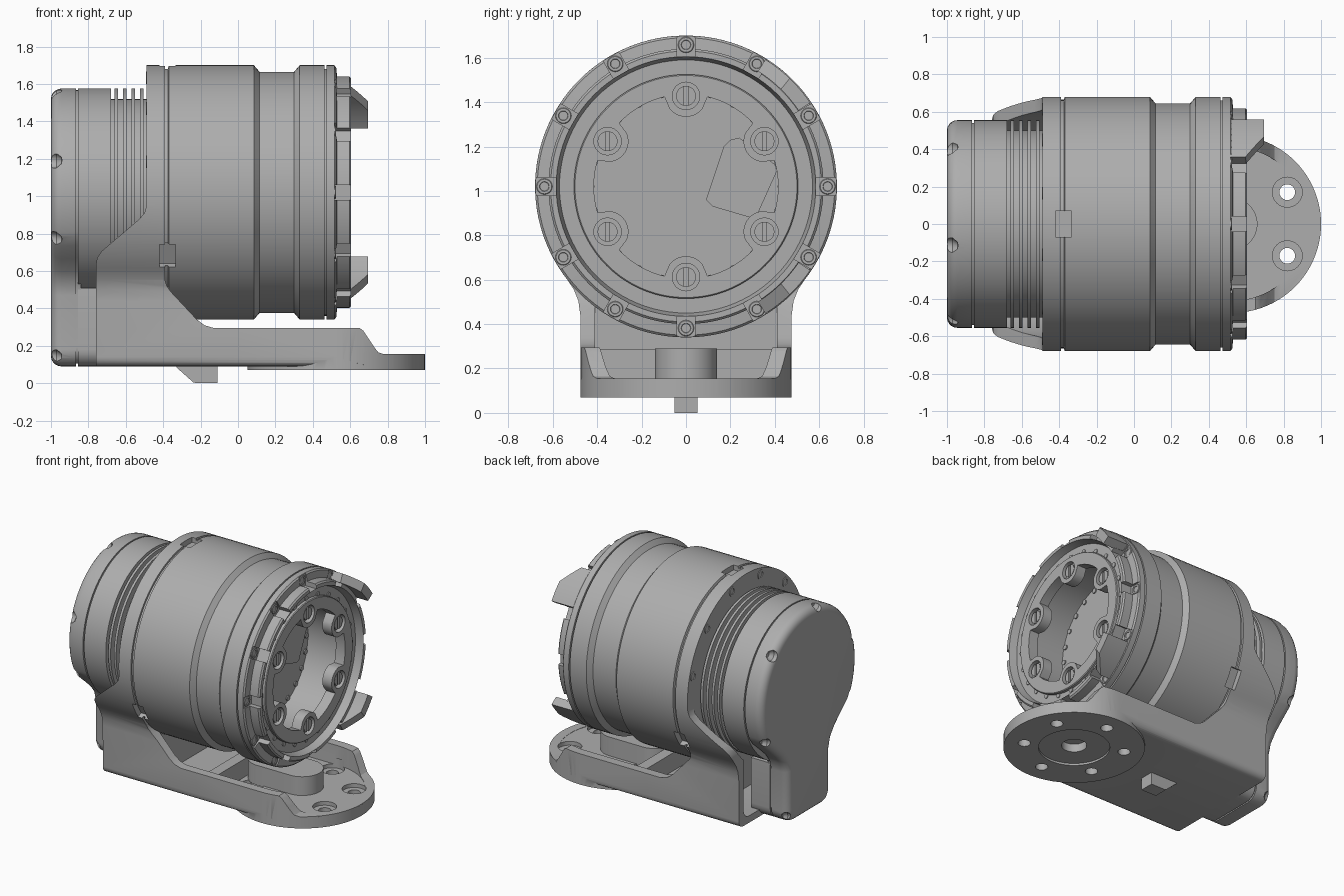
import bpy, bmesh
from math import sin, cos, sqrt, radians, pi, tau
from mathutils import Matrix, Vector

if "Cube" in bpy.data.objects:
    bpy.data.objects.remove(bpy.data.objects["Cube"])

AXIS_Z = 1.02
GREY = (0.42, 0.42, 0.42, 1)
metal = bpy.data.materials.new("machined grey metal")
metal.use_nodes = True
metal.diffuse_color = GREY
metal.node_tree.nodes["Principled BSDF"].inputs["Base Color"].default_value = GREY
parts = []


def finish(name, bm):
    bmesh.ops.remove_doubles(bm, verts=bm.verts, dist=1e-5)
    bmesh.ops.recalc_face_normals(bm, faces=bm.faces)
    mesh = bpy.data.meshes.new(name)
    bm.to_mesh(mesh)
    bm.free()
    mesh.materials.append(metal)
    obj = bpy.data.objects.new(name, mesh)
    bpy.context.collection.objects.link(obj)
    parts.append(obj)
    return obj


def lathe(name, profile, y=0, z=AXIS_Z, steps=96, closed=False):
    """Turn (x, radius) points about the x direction; a radius may be a function of angle."""
    bm = bmesh.new()
    rings = []
    for x, r in profile:
        ring = []
        for i in range(steps):
            a = tau * i / steps
            d = r(a) if callable(r) else r
            ring.append(bm.verts.new((x, y + d * cos(a), z + d * sin(a))))
        rings.append(ring)
    pairs = list(zip(rings, rings[1:])) + ([(rings[-1], rings[0])] if closed else [])
    for p, q in pairs:
        for i in range(steps):
            j = (i + 1) % steps
            bm.faces.new((p[i], p[j], q[j], q[i]))
    return finish(name, bm)


def prism(name, pts, axis, a, b, round_start=0):
    """Extrude a 2D outline along x, y or z from a to b."""
    place = {"x": lambda u, v, w: (w, u, v), "y": lambda u, v, w: (u, w, v),
             "z": lambda u, v, w: (u, v, w)}[axis]
    bm = bmesh.new()
    face = bm.faces.new([bm.verts.new(place(u, v, a)) for u, v in pts])
    start = list(face.edges)
    ext = bmesh.ops.extrude_face_region(bm, geom=[face], use_keep_orig=True)
    shift = Vector(place(0, 0, b - a))
    for v in ext["geom"]:
        if isinstance(v, bmesh.types.BMVert):
            v.co += shift
    bmesh.ops.recalc_face_normals(bm, faces=bm.faces)
    if round_start:
        bmesh.ops.bevel(bm, geom=start, offset=round_start, segments=5, profile=0.5, affect="EDGES")
    return finish(name, bm)


def arc(cx, cy, r, a0, a1, n=24):
    return [(cx + r * cos(radians(a0 + (a1 - a0) * i / n)),
             cy + r * sin(radians(a0 + (a1 - a0) * i / n))) for i in range(n + 1)]


def mirrored(half):
    """Close a right-hand outline with its mirror image."""
    return half + [(-y, z) for y, z in reversed(half) if y > 1e-4]


def rod(name, r, y, z, a, b, steps=24):
    return lathe(name, [(a, 0), (a, r), (b, r), (b, 0)], y, z, steps)


def box(name, x, y, z, angle=0):
    """Box from ranges; angle turns it about the main axis."""
    obj = prism(name, [(x[0], y[0]), (x[1], y[0]), (x[1], y[1]), (x[0], y[1])], "z", *z)
    pivot = Vector((0, 0, AXIS_Z))
    obj.data.transform(Matrix.Translation(pivot) @ Matrix.Rotation(angle, 4, "X") @ Matrix.Translation(-pivot))
    return obj


def boolean(obj, tool, op="DIFFERENCE", keep=False):
    mod = obj.modifiers.new("shape", "BOOLEAN")
    mod.object, mod.operation, mod.solver = tool, op, "EXACT"
    with bpy.context.temp_override(object=obj, active_object=obj):
        bpy.ops.object.modifier_apply(modifier=mod.name)
    if not keep:
        parts.remove(tool)
        bpy.data.objects.remove(tool)


def polar(r, deg):
    return r * cos(radians(deg)), AXIS_Z + r * sin(radians(deg))


# Main housing with waist, seam groove and open output end
housing = lathe("main_housing", [
    (-.39, 0), (-.39, .665), (-.375, .665), (-.37, .68), (.085, .68), (.115, .645), (.3, .645),
    (.33, .68), (.462, .68), (.462, .66), (.472, .66), (.472, .68), (.515, .68), (.525, .67),
    (.53, .62), (.595, .62), (.605, .61), (.605, .585), (.55, .57), (.55, .5), (.5, .45), (.25, .45), (.25, 0)])

# Bracket: side outline trimmed by its end and plan outlines
side = [(-.76, .09), (-.76, .63), (-.753, .67), (-.73, .705), (-.53, .875), (-.5, .91), (-.488, .95),
        (-.488, 1.72), (-.39, 1.72), (-.39, .55), (-.38, .52), (-.36, .49), (-.22, .34), (-.18, .31),
        (-.13, .295), (.65, .295), (.67, .28), (.73, .19), (.75, .165), (.78, .155), (1.02, .155), (1.02, .09)]
bracket = prism("mounting_bracket", side, "y", -.7, .7)
end = mirrored(arc(0, AXIS_Z, .68, 90, -38, 64) + [(.505, .555), (.485, .505), (.476, .44)]
               + arc(.425, .14, .05, 0, -90, 5))
boolean(bracket, prism("end_trim", end, "x", -.9, 1.1), "INTERSECT")
plan = [(-.9, -.8), (0, -.8), (0, -.475)] + arc(.525, 0, .475, -90, 90, 40) + [(0, .475), (0, .8), (-.9, .8)]
boolean(bracket, prism("plan_trim", plan, "z", 0, 1.8), "INTERSECT")
boolean(bracket, prism("arm_pocket", [(-.35, -.41)] + arc(.525, 0, .41, -90, 90, 32) + [(-.35, .41)], "z", .153, .9))
boolean(bracket, rod("motor_bore", .615, 0, AXIS_Z, -.9, -.488, 96))
slot = mirrored([(0, AXIS_Z), (.42, AXIS_Z)] + arc(.36, .2, .06, 0, -90, 5))
boolean(bracket, prism("motor_slot", slot, "x", -.9, -.488))
boolean(bracket, prism("foot_disc", arc(.525, 0, .475, 0, 356.25, 95), "z", .07, .15), "UNION")
for k in range(6):
    a = radians(30 + 60 * k)
    cx, cy = .525 + .34 * cos(a), .34 * sin(a)
    boolean(bracket, prism("bolt_hole", arc(cx, cy, .042, 0, 345, 23), "z", 0, .2))
    boolean(bracket, prism("counterbore", arc(cx, cy, .08, 0, 345, 23), "z", .125, .2))
boolean(bracket, prism("underside_recess", arc(.525, 0, .24, 0, 352.5, 47), "z", 0, .085))
boolean(bracket, prism("centre_hole", arc(.525, 0, .085, 0, 345, 23), "z", 0, .25))

# Boss, cross web and locating peg on the bracket
prism("bracket_boss", arc(.52, 0, .14, -90, 90) + arc(.25, 0, .14, 90, 270), "z", .145, .29)
box("cross_web", (.04, .12), (-.42, .42), (.14, .285))
prism("locating_peg", [(-.33, .1), (-.33, .085), (-.24, .005), (-.22, 0), (-.11, 0), (-.11, .1)], "y", -.052, .052)

# Three square keyways across the seam, and screws on the rear of the flange
for k in range(3):
    key = box("keyway", (-.42, -.335), (-.07, .07), (AXIS_Z + .64, 1.9), radians(120 * k))
    boolean(bracket, key, keep=True)
    boolean(housing, key)
for k in range(12):
    y, z = polar(.635, 15 + 30 * k)
    if z > .95:
        lathe("flange_screw", [(-.485, .034), (-.493, .034), (-.493, .02), (-.485, .018), (-.485, 0)], y, z, 20)

# Output rim: notches with a flush hollow screw in each
for k in range(12):
    boolean(housing, box("rim_notch", (.517, .7), (-.04, .04), (AXIS_Z + .585, 1.9), radians(30 * k)))
    y, z = polar(.638, 30 * k)
    lathe("rim_screw", [(.5, .036), (.52, .036), (.523, .033), (.523, .022), (.518, .02), (.518, 0)], y, z, 20)

# Two hooked claws on the rim
for sign, name in ((1, "upper_claw"), (-1, "lower_claw")):
    sector = arc(0, 0, .675, 34, 58, 12) + arc(0, 0, .612, 58, 34, 12)
    claw = prism(name, [(y, AXIS_Z + sign * z) for y, z in sector], "x", .49, .695)
    ty, tz = -sin(radians(51)), sign * cos(radians(51))
    y, z = polar(.65, 46 * sign)
    bm = bmesh.new()
    bm.from_mesh(claw.data)
    bmesh.ops.bisect_plane(bm, geom=bm.verts[:] + bm.edges[:] + bm.faces[:], plane_co=(.695, y, z),
                           plane_no=(.125, .09 * ty, .09 * tz), clear_outer=True)
    bmesh.ops.holes_fill(bm, edges=[e for e in bm.edges if e.is_boundary])
    bm.to_mesh(claw.data)
    bm.free()


# Output ring whose inner edge swells around six screws
def lobed(a):
    t = a % (pi / 3) - pi / 6
    c, lobe = .408, .094
    s = lobe ** 2 - (c * sin(t)) ** 2
    return min(.415, c * cos(t) - sqrt(s)) if s > 0 else .415


ring = lathe("output_ring", [(.5, .505), (.57, .505), (.575, .5), (.575, lobed), (.5, lobed)], steps=240, closed=True)
for k in range(6):
    y, z = polar(.408, 30 + 60 * k)
    boolean(ring, rod("screw_seat", .062, y, z, .54, .7))
    screw = rod("ring_screw", .045, y, z, .53, .565)
    boolean(screw, prism("slot", [(y - .009, z - .1), (y + .009, z - .1), (y + .009, z + .1), (y - .009, z + .1)],
                         "x", .553, .6))
for k in range(24):
    rod("rim_pin", .018, *polar(.515, 15 * k), .54, .556, 12)
    rod("floor_pin", .018, *polar(.43, 15 * k), .24, .258, 12)
prism("inner_cover", [(.09, .96), (.12, .93), (.29, .88), (.32, .89), (.41, 1.09), (.4, 1.12), (.24, 1.24),
                      (.2, 1.23), (.17, 1.2)], "x", .24, .27)

# Rear motor: cooling fins on a core, round barrel, terminal box and the keyhole-shaped end cap
fins = [(-.7, 0), (-.7, .555), (-.68, .555), (-.68, .5)]
for x in (-.65, -.605, -.56, -.515):
    fins += [(x - .009, .5), (x - .009, .555), (x + .009, .555), (x + .009, .5)]
lathe("cooling_fins", fins + [(-.45, .5), (-.45, 0)])
cover = mirrored(arc(0, AXIS_Z, .555, 90, -25, 46) + [(.465, .735), (.385, .665), (.315, .6), (.27, .54), (.25, .47)]
                 + arc(.16, .18, .09, 0, -90, 6))
cap = prism("rear_cap", cover, "x", -1, -.865, .055)
prism("cap_seam", [(y * .975, AXIS_Z + (z - AXIS_Z) * .985) for y, z in cover], "x", -.88, -.84)
lathe("motor_barrel", [(-.855, 0), (-.855, .555), (-.685, .555), (-.68, .55), (-.68, 0)])
terminal = mirrored([(.25, .51)] + arc(.16, .18, .09, 0, -90, 6))
prism("terminal_box", terminal, "x", -.855, -.7)

# Screw scallops around the cap edge
spots = [polar(.55, a) for a in (42, 102, 162, -27, 207)] + [(-.25, .14), (.25, .14)]
for y, z in spots:
    boolean(cap, lathe("scallop", [(-1.1, 0), (-1.1, .045), (-.97, .04), (-.945, .02), (-.94, 0)], y, z, 20))

# Smooth shading that keeps edges crisp
bpy.ops.object.select_all(action="DESELECT")
for obj in parts:
    obj.select_set(True)
bpy.context.view_layer.objects.active = housing
bpy.ops.object.shade_smooth_by_angle(angle=radians(30))
